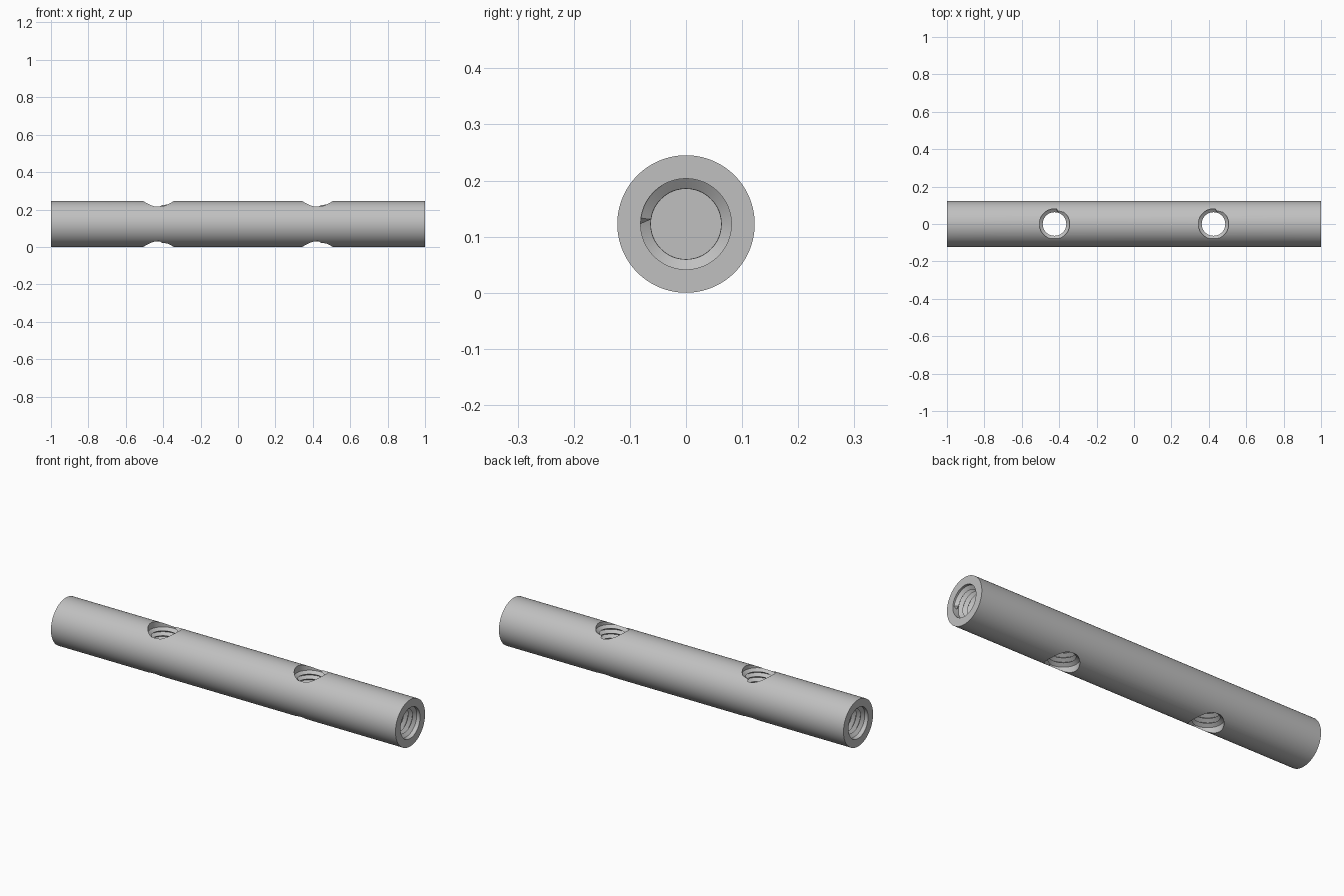
import bpy, bmesh, math
from mathutils import Matrix, Vector

cube = bpy.data.objects.get("Cube")
if cube:
    bpy.data.objects.remove(cube, do_unlink=True)

ROD_R = 0.1225          # rod radius, also the height of its axis
MAJOR, MINOR = 0.081, 0.063
PITCH = 0.0255
SEG = 48                # steps per thread turn
HOLE_X = 0.425
AXIS = Vector((0, 0, ROD_R))

steel = bpy.data.materials.new("grey_steel")
steel.use_nodes = True
colour = (0.53, 0.53, 0.53, 1)
steel.diffuse_color = colour
steel.node_tree.nodes["Principled BSDF"].inputs["Base Color"].default_value = colour


def finish(name, bm, matrix):
    """Turn a bmesh into a placed object."""
    bmesh.ops.recalc_face_normals(bm, faces=bm.faces)
    bm.transform(matrix)
    mesh = bpy.data.meshes.new(name)
    bm.to_mesh(mesh)
    bm.free()
    mesh.materials.append(steel)
    obj = bpy.data.objects.new(name, mesh)
    bpy.context.collection.objects.link(obj)
    return obj


def cylinder(name, radius, low, high, sides, matrix):
    bm = bmesh.new()
    bmesh.ops.create_cone(bm, cap_ends=True, segments=sides, radius1=radius,
                          radius2=radius, depth=high - low,
                          matrix=Matrix.Translation((0, 0, (low + high) / 2)))
    return finish(name, bm, matrix)


def thread(name, first, turns, ridge_low, ridge_high, matrix):
    """Closed helical plug that cuts a right-hand internal thread."""
    bm = bmesh.new()
    count = turns * SEG

    def point(n, radius, lift):
        a = math.tau * n / SEG
        z = first + (n / SEG + lift) * PITCH
        if not ridge_low < z < ridge_high:
            radius = MAJOR
        if lift == 0:
            radius = MAJOR
        return bm.verts.new((radius * math.cos(a), radius * math.sin(a), z))

    root = [point(n, MAJOR, 0) for n in range(count + 1)]
    crest = [point(n, MINOR, 0.5) for n in range(count + 1)]
    for n in range(count):
        bm.faces.new((root[n], root[n + 1], crest[n + 1], crest[n]))
        if n < count - SEG:
            bm.faces.new((crest[n], crest[n + 1], root[n + 1 + SEG], root[n + SEG]))
    # Close both ends with fans
    for loop in (root[:SEG + 1] + crest[:1], crest[count - SEG:] + root[-1:]):
        centre = bm.verts.new((0, 0, sum(v.co.z for v in loop) / len(loop)))
        for a, b in zip(loop, loop[1:] + loop[:1]):
            bm.faces.new((a, b, centre))
    bmesh.ops.triangulate(bm, faces=bm.faces)
    return finish(name, bm, matrix)


# Rod body lying along x
along_x = Matrix.Translation(AXIS) @ Matrix.Rotation(math.pi / 2, 4, 'Y')
rod = cylinder("threaded_rod", ROD_R, -1, 1, 128, along_x)

cutters = []
DEPTH = 12 * PITCH
for side in (1, -1):
    # Blind threaded hole in each end
    place = (Matrix.Translation(AXIS) @ Matrix.Rotation(0 if side > 0 else math.pi, 4, 'Z')
             @ Matrix.Translation((1 - DEPTH, 0, 0)) @ Matrix.Rotation(math.pi / 2, 4, 'Y'))
    cutters.append(thread("end_thread_cutter", 0, 15, 0, 11.25 * PITCH, place))
    cutters.append(cylinder("end_drill_cutter", MINOR - 0.0005, -0.04, DEPTH / 2, SEG, place))
    # Threaded cross hole straight through
    place = Matrix.Translation(AXIS + Vector((side * HOLE_X, 0, 0)))
    cutters.append(thread("cross_thread_cutter", -8 * PITCH, 16, -0.095, 0.095, place))

bpy.ops.object.select_all(action='DESELECT')
bpy.context.view_layer.objects.active = rod
rod.select_set(True)
for cutter in cutters:
    cutter.hide_render = True
    mod = rod.modifiers.new("hole", 'BOOLEAN')
    mod.operation = 'DIFFERENCE'
    mod.solver = 'EXACT'
    mod.object = cutter
    bpy.ops.object.modifier_apply(modifier=mod.name)
for cutter in cutters:
    bpy.data.objects.remove(cutter, do_unlink=True)

bpy.ops.object.shade_smooth_by_angle(angle=math.radians(30))
